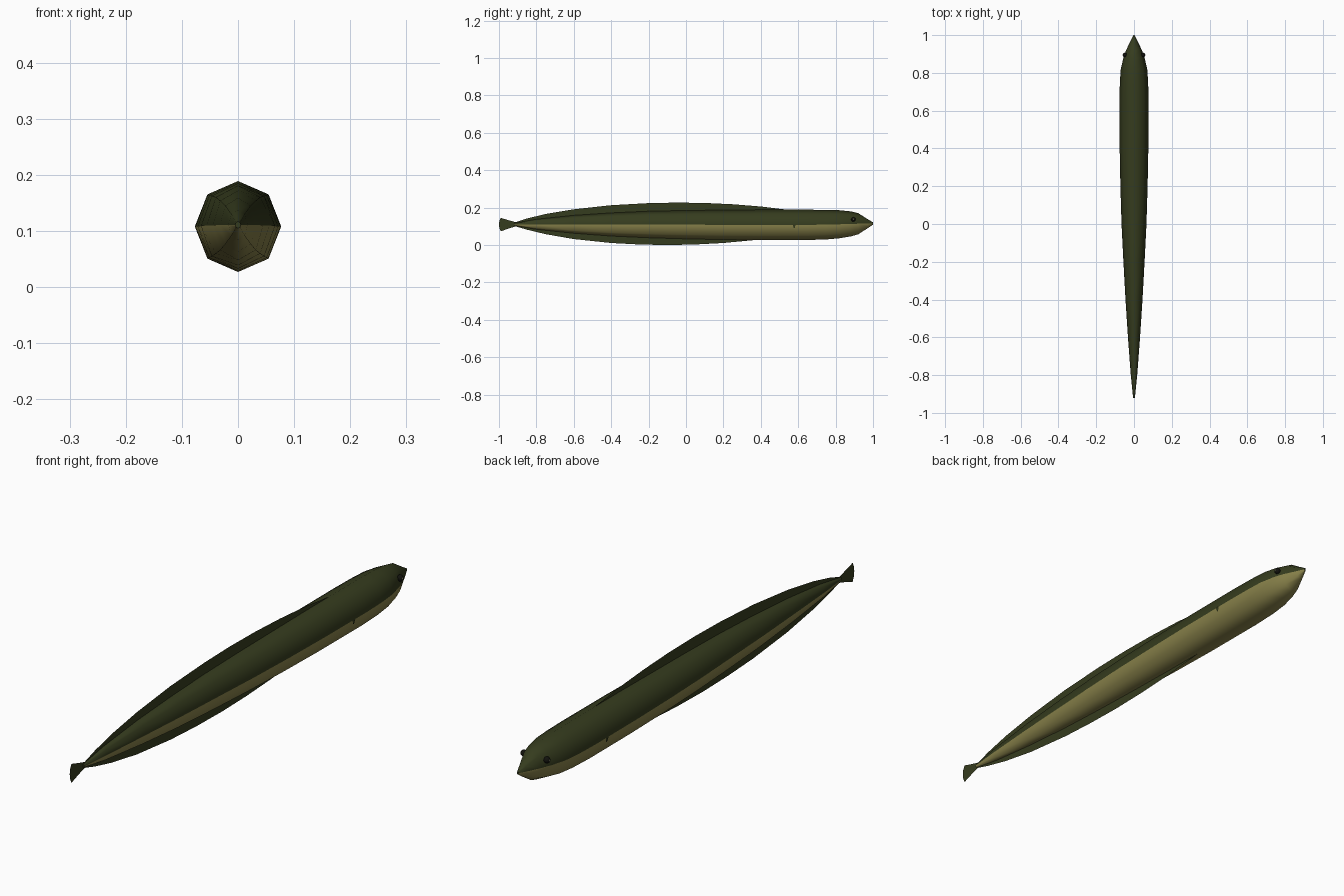
import bpy, bmesh, math

if "Cube" in bpy.data.objects:
    bpy.data.objects.remove(bpy.data.objects["Cube"])


def material(name, rgb):
    m = bpy.data.materials.new(name)
    m.diffuse_color = (*rgb, 1)
    m.use_nodes = True
    m.node_tree.nodes["Principled BSDF"].inputs["Base Color"].default_value = m.diffuse_color
    return m


BACK = material("dark olive", (0.036, 0.045, 0.013))
BELLY = material("tan olive", (0.245, 0.220, 0.068))
BLACK = material("black", (0.006, 0.006, 0.004))
IRIS = material("olive grey iris", (0.10, 0.10, 0.06))


def make(name, verts, faces, mats):
    me = bpy.data.meshes.new(name)
    me.from_pydata(verts, [], faces)
    for m in mats:
        me.materials.append(m)
    ob = bpy.data.objects.new(name, me)
    bpy.context.collection.objects.link(ob)
    return ob


# Body: eight-sided rings (y, half width, half height, centre z)
RINGS = [(1.0, 0.003, 0.006, 0.115), (0.97, 0.018, 0.025, 0.114), (0.92, 0.042, 0.057, 0.114),
         (0.88, 0.056, 0.067, 0.113), (0.82, 0.070, 0.075, 0.111), (0.75, 0.075, 0.079, 0.109),
         (0.65, 0.077, 0.081, 0.108), (0.4, 0.076, 0.081, 0.108), (0.2, 0.072, 0.079, 0.108),
         (0.0, 0.066, 0.076, 0.109), (-0.2, 0.056, 0.071, 0.110), (-0.4, 0.045, 0.062, 0.110),
         (-0.6, 0.032, 0.048, 0.111), (-0.8, 0.017, 0.027, 0.111), (-0.92, 0.005, 0.006, 0.111)]
verts, faces = [], []
for y, w, h, cz in RINGS:
    for k in range(8):
        a = math.tau * k / 8
        verts.append((w * math.cos(a), y, cz + h * math.sin(a)))
for r in range(len(RINGS) - 1):
    for k in range(8):
        n = (k + 1) % 8
        faces.append((r * 8 + k, r * 8 + n, r * 8 + 8 + n, r * 8 + 8 + k))
faces += [tuple(range(7, -1, -1)), tuple(range(len(verts) - 8, len(verts)))]
body = make("body", verts, faces, [BACK, BELLY])
bm = bmesh.new()
bm.from_mesh(body.data)
bmesh.ops.recalc_face_normals(bm, faces=bm.faces)
for f in bm.faces:
    f.smooth = len(f.verts) == 4
    # lower half is the paler belly
    f.material_index = 1 if f.index % 8 >= 4 and f.smooth else 0
bm.to_mesh(body.data)
bm.free()


# Flat fins on the centre line, rooted inside the body
def fin(name, edge, root=0.111):
    n = len(edge)
    v = [(0, y, z) for y, z in edge] + [(0, y, root) for y, z in edge]
    make(name, v, [(i, i + 1, n + i + 1, n + i) for i in range(n - 1)], [BACK])


fin("dorsal_fin", [(0.58, 0.180), (0.54, 0.189), (0.4, 0.206), (0.25, 0.218), (0.1, 0.225),
                   (-0.05, 0.227), (-0.2, 0.224), (-0.4, 0.213), (-0.6, 0.191),
                   (-0.75, 0.166), (-0.85, 0.142), (-0.925, 0.118)])
fin("anal_fin", [(0.42, 0.034), (0.36, 0.026), (0.2, 0.011), (0.05, 0.003), (-0.1, 0.0),
                 (-0.25, 0.003), (-0.4, 0.011), (-0.6, 0.032), (-0.75, 0.058),
                 (-0.85, 0.082), (-0.925, 0.104)])

# Tail fin: flared paddle
tail = [(-0.91, 0.122), (-0.95, 0.133), (-0.99, 0.145), (-0.998, 0.128), (-1.0, 0.110),
        (-0.998, 0.092), (-0.99, 0.073), (-0.95, 0.088), (-0.91, 0.100)]
make("tail_fin", [(0, y, z) for y, z in tail], [tuple(range(len(tail)))], [BACK])

for side, s in (("left", -1), ("right", 1)):
    # Dark eye with a small paler centre
    for part, x, r, mat in (("eye", 0.048, 0.012, BLACK), ("iris", 0.0555, 0.0055, IRIS)):
        bpy.ops.mesh.primitive_uv_sphere_add(segments=10, ring_count=6, radius=r,
                                             location=(s * x, 0.895, 0.137))
        ob = bpy.context.object
        ob.name = f"{side}_{part}"
        ob.data.materials.append(mat)
        bpy.ops.object.shade_smooth()
    # Tiny gill mark behind the head
    make(f"{side}_gill_mark", [(s * 0.078, 0.570, 0.109), (s * 0.078, 0.586, 0.109),
                               (s * 0.0755, 0.582, 0.092), (s * 0.0755, 0.576, 0.092)],
         [(0, 1, 2, 3)], [BACK])
